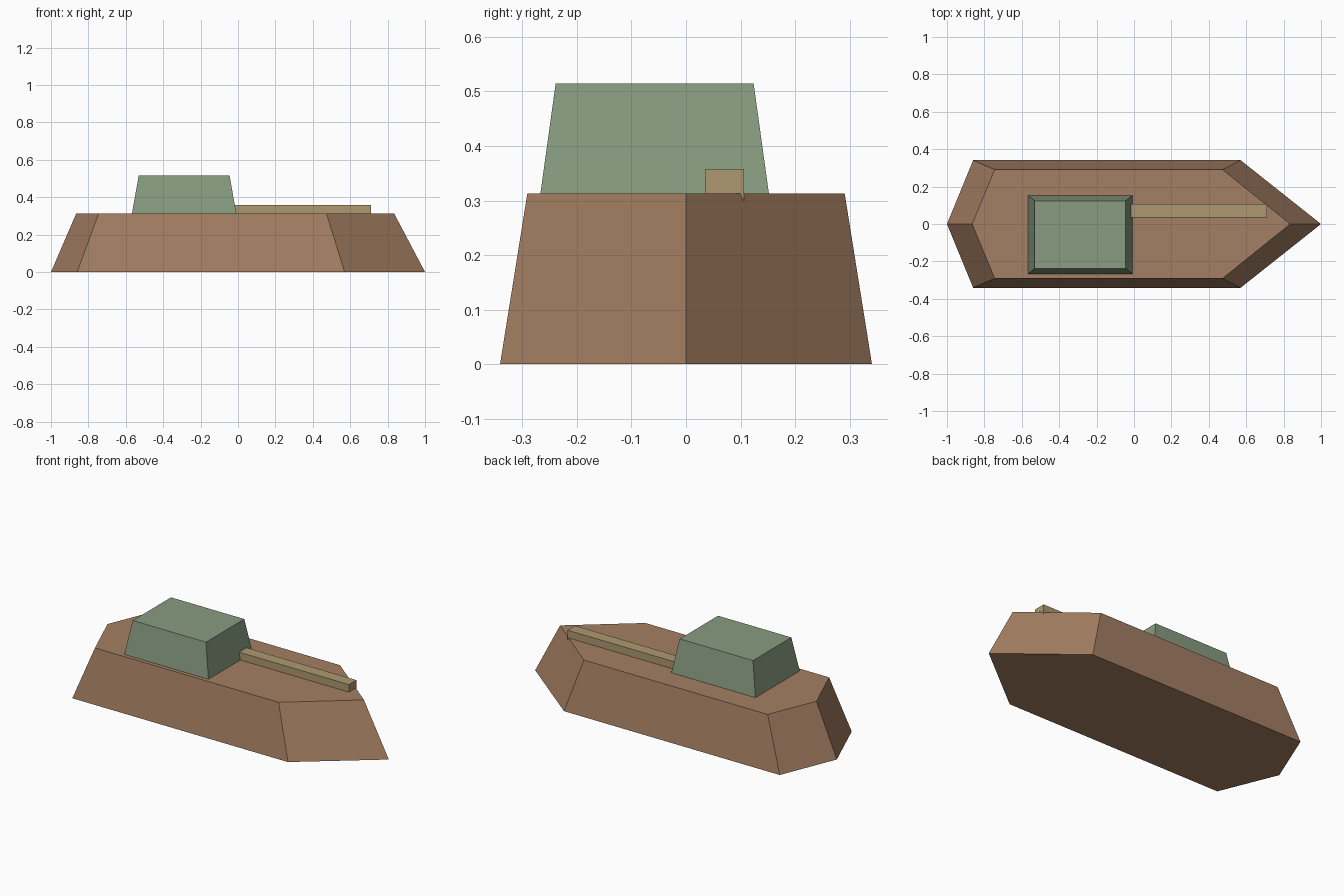
import bpy
import bmesh

cube = bpy.data.objects.get("Cube")
if cube:
    bpy.data.objects.remove(cube, do_unlink=True)


def material(name, rgb):
    """Flat material from 8-bit display colour, converted to linear."""
    linear = [((c / 255 + 0.055) / 1.055) ** 2.4 for c in rgb]
    mat = bpy.data.materials.new(name)
    mat.use_nodes = True
    mat.diffuse_color = (*linear, 1)
    bsdf = mat.node_tree.nodes["Principled BSDF"]
    bsdf.inputs["Base Color"].default_value = (*linear, 1)
    bsdf.inputs["Roughness"].default_value = 0.9
    return mat


def loft(name, bottom, top, z0, z1, mat):
    """Solid between two matching outlines at two heights."""
    bm = bmesh.new()
    low = [bm.verts.new((x, y, z0)) for x, y in bottom]
    high = [bm.verts.new((x, y, z1)) for x, y in top]
    bm.faces.new(low)
    bm.faces.new(high)
    for i in range(len(low)):
        j = (i + 1) % len(low)
        bm.faces.new((low[i], low[j], high[j], high[i]))
    bmesh.ops.recalc_face_normals(bm, faces=bm.faces)
    mesh = bpy.data.meshes.new(name)
    bm.to_mesh(mesh)
    bm.free()
    mesh.materials.append(mat)
    obj = bpy.data.objects.new(name, mesh)
    bpy.context.collection.objects.link(obj)
    return obj


def boat_outline(stern, rear, front, bow, half):
    return [(stern, 0), (rear, -half), (front, -half),
            (bow, 0), (front, half), (rear, half)]


def rectangle(x0, x1, y0, y1):
    return [(x0, y0), (x1, y0), (x1, y1), (x0, y1)]


brown = material("hull brown", (165, 127, 99))
green = material("turret green", (136, 156, 129))
tan = material("barrel tan", (173, 153, 112))

# Hull with pointed bow and shallow pointed stern
deck = 0.313
loft("hull",
     boat_outline(-1, -0.86, 0.57, 1, 0.341),
     boat_outline(-0.865, -0.745, 0.473, 0.835, 0.291),
     0, deck, brown)

# Tapered turret, offset to one side
loft("turret",
     rectangle(-0.567, -0.009, -0.267, 0.152),
     rectangle(-0.531, -0.045, -0.239, 0.124),
     deck, 0.515, green)

# Square barrel resting partly in the deck
barrel = rectangle(-0.018, 0.711, 0.035, 0.106)
loft("barrel", barrel, barrel, 0.288, 0.358, tan)
